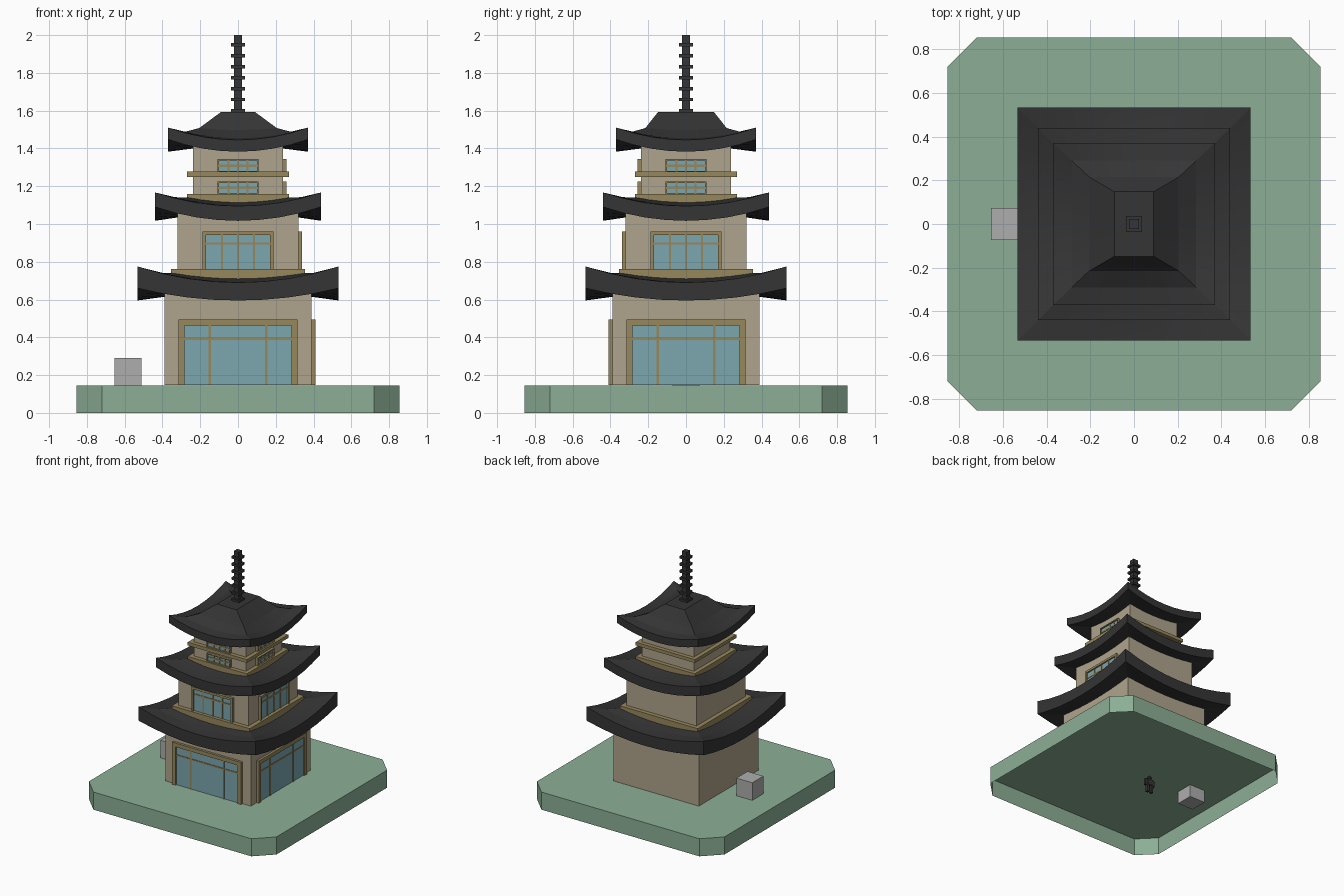
import bpy, bmesh, math
from mathutils import Matrix

if "Cube" in bpy.data.objects:
    bpy.data.objects.remove(bpy.data.objects["Cube"])


def mat(name, c):
    m = bpy.data.materials.new(name)
    m.diffuse_color = (*c, 1)
    m.use_nodes = True
    m.node_tree.nodes["Principled BSDF"].inputs["Base Color"].default_value = m.diffuse_color
    return m


GREEN = mat("green", (0.265, 0.43, 0.305))
WALL = mat("plaster", (0.43, 0.37, 0.265))
TRIM = mat("wood", (0.31, 0.245, 0.107))
GLASS = mat("glass", (0.20, 0.385, 0.43))
ROOF = mat("dark_tile", (0.035, 0.035, 0.035))
GREY = mat("grey", (0.42, 0.42, 0.42))


def finish(name, bm, m=None):
    bmesh.ops.recalc_face_normals(bm, faces=bm.faces)
    me = bpy.data.meshes.new(name)
    bm.to_mesh(me)
    bm.free()
    ob = bpy.data.objects.new(name, me)
    bpy.context.collection.objects.link(ob)
    if m:
        me.materials.append(m)
    return ob


def add_box(bm, x0, x1, y0, y1, z0, z1):
    M = Matrix.Translation(((x0 + x1) / 2, (y0 + y1) / 2, (z0 + z1) / 2))
    M = M @ Matrix.Diagonal((x1 - x0, y1 - y0, z1 - z0, 1))
    bmesh.ops.create_cube(bm, size=1, matrix=M)


def boxes(name, m, *dims, turn=0):
    bm = bmesh.new()
    for d in dims:
        add_box(bm, *d)
    bmesh.ops.rotate(bm, verts=bm.verts, cent=(0, 0, 0), matrix=Matrix.Rotation(turn, 3, 'Z'))
    return finish(name, bm, m)


def block(name, m, h, z0, z1):
    return boxes(name, m, (-h, h, -h, h, z0, z1))


# Chamfered base, open underneath
bm = bmesh.new()
a, c, top = 0.855, 0.72, 0.145
pts = [(c, -a), (a, -c), (a, c), (c, a), (-c, a), (-a, c), (-a, -c), (-c, -a)]
lo = [bm.verts.new((x, y, 0)) for x, y in pts]
hi = [bm.verts.new((x, y, top)) for x, y in pts]
bm.faces.new(hi)
for i in range(8):
    j = (i + 1) % 8
    bm.faces.new((lo[i], lo[j], hi[j], hi[i]))
finish("base", bm, GREEN)

# Storey walls and wooden ledges
block("lower_walls", WALL, 0.39, 0.148, 0.66)
block("middle_walls", WALL, 0.32, 0.70, 1.08)
block("upper_walls", WALL, 0.237, 1.10, 1.44)
block("middle_ledge", TRIM, 0.355, 0.67, 0.763)
block("upper_ledge", TRIM, 0.27, 1.08, 1.16)
block("upper_balcony_band", TRIM, 0.27, 1.25, 1.277)


# Curved roofs: rings of (half x, half y, middle z, corner z), eave underside first
def roof(name, rings, cap=False, n=8):
    bm = bmesh.new()
    loops = []
    for hx, hy, zm, zc in rings:
        loop = []
        for sx, sy, dx, dy in ((-1, -1, 1, 0), (1, -1, 0, 1), (1, 1, -1, 0), (-1, 1, 0, -1)):
            for i in range(n):
                t = 2 * i / n
                z = zm + (zc - zm) * (t - 1) ** 2
                loop.append(bm.verts.new(((sx + dx * t) * hx, (sy + dy * t) * hy, z)))
        loops.append(loop)
    for A, B in zip(loops, loops[1:]):
        for i in range(4 * n):
            j = (i + 1) % (4 * n)
            bm.faces.new((A[i], A[j], B[j], B[i]))
    if cap:
        bm.faces.new(loops[-1])
    ob = finish(name, bm, ROOF)
    bpy.ops.object.select_all(action='DESELECT')
    ob.select_set(True)
    bpy.context.view_layer.objects.active = ob
    bpy.ops.object.shade_smooth_by_angle(angle=math.radians(9))


roof("lower_roof", [(0.388, 0.388, 0.615, 0.64), (0.533, 0.533, 0.595, 0.66),
                    (0.533, 0.533, 0.69, 0.775), (0.43, 0.43, 0.695, 0.742), (0.33, 0.33, 0.715, 0.74)])
roof("middle_roof", [(0.318, 0.318, 1.035, 1.06), (0.44, 0.44, 1.017, 1.09),
                     (0.44, 0.44, 1.095, 1.167), (0.34, 0.34, 1.10, 1.142), (0.25, 0.25, 1.118, 1.14)])
roof("top_roof", [(0.235, 0.235, 1.40, 1.42), (0.37, 0.37, 1.383, 1.447),
                  (0.37, 0.37, 1.445, 1.51), (0.285, 0.29, 1.455, 1.487),
                  (0.205, 0.215, 1.498, 1.508), (0.09, 0.148, 1.593, 1.593)], cap=True)

# Spire with square rings
block("spire_pole", ROOF, 0.022, 1.58, 2.0)
boxes("spire_rings", ROOF, *[(-0.036, 0.036, -0.036, 0.036, 1.592 + 0.058 * i, 1.61 + 0.058 * i)
                             for i in range(7)])


# Windows on the front and right faces only
def window(name, wall, half, z0, z1, edge, bars, bar_z, sill):
    y = -wall
    g, gt = half - edge, z1 - edge
    gb = z0 + edge if sill else z0
    frame = [(-half, -g, y - 0.02, y, z0, z1), (g, half, y - 0.02, y, z0, z1),
             (-g, g, y - 0.02, y, gt, z1)]
    if sill:
        frame.append((-g, g, y - 0.02, y, z0, gb))
    w = 0.006
    frame += [(b - w, b + w, y - 0.013, y, gb, gt) for b in bars]
    frame.append((-g, g, y - 0.0125, y, bar_z - w, bar_z + w))
    for side, ang in (("front", 0), ("right", math.pi / 2)):
        boxes(f"{side}_{name}_frame", TRIM, *frame, turn=ang)
        boxes(f"{side}_{name}_glass", GLASS, (-g, g, y - 0.008, y, gb, gt), turn=ang)


window("lower_window", 0.39, 0.315, 0.148, 0.495, 0.032, (-0.15, 0.15), 0.392, False)
window("middle_window", 0.32, 0.188, 0.755, 0.96, 0.018, (-0.085, 0, 0.085), 0.897, False)
window("upper_window_low", 0.237, 0.108, 1.155, 1.225, 0.008, (-0.05, 0, 0.05), 1.19, True)
window("upper_window_high", 0.237, 0.108, 1.272, 1.343, 0.008, (-0.05, 0, 0.05), 1.308, True)

# Grey box sunk into the base at the left
boxes("grey_box", GREY, (-0.655, -0.51, -0.0725, 0.0725, 0.04, 0.29))

# Small dark figure under the base top
fx, fy = -0.18, -0.03
bm = bmesh.new()
add_box(bm, fx - 0.024, fx + 0.024, fy - 0.016, fy + 0.016, 0.06, 0.11)
for s in (-1, 1):
    add_box(bm, fx + s * 0.018 - 0.011, fx + s * 0.018 + 0.011, fy - 0.012, fy + 0.012, 0, 0.06)
    add_box(bm, fx + s * 0.036 - 0.01, fx + s * 0.036 + 0.01, fy - 0.01, fy + 0.01, 0.055, 0.108)
bmesh.ops.create_icosphere(bm, subdivisions=2, radius=0.017,
                           matrix=Matrix.Translation((fx, fy, 0.125)))
finish("small_figure", bm, ROOF)
